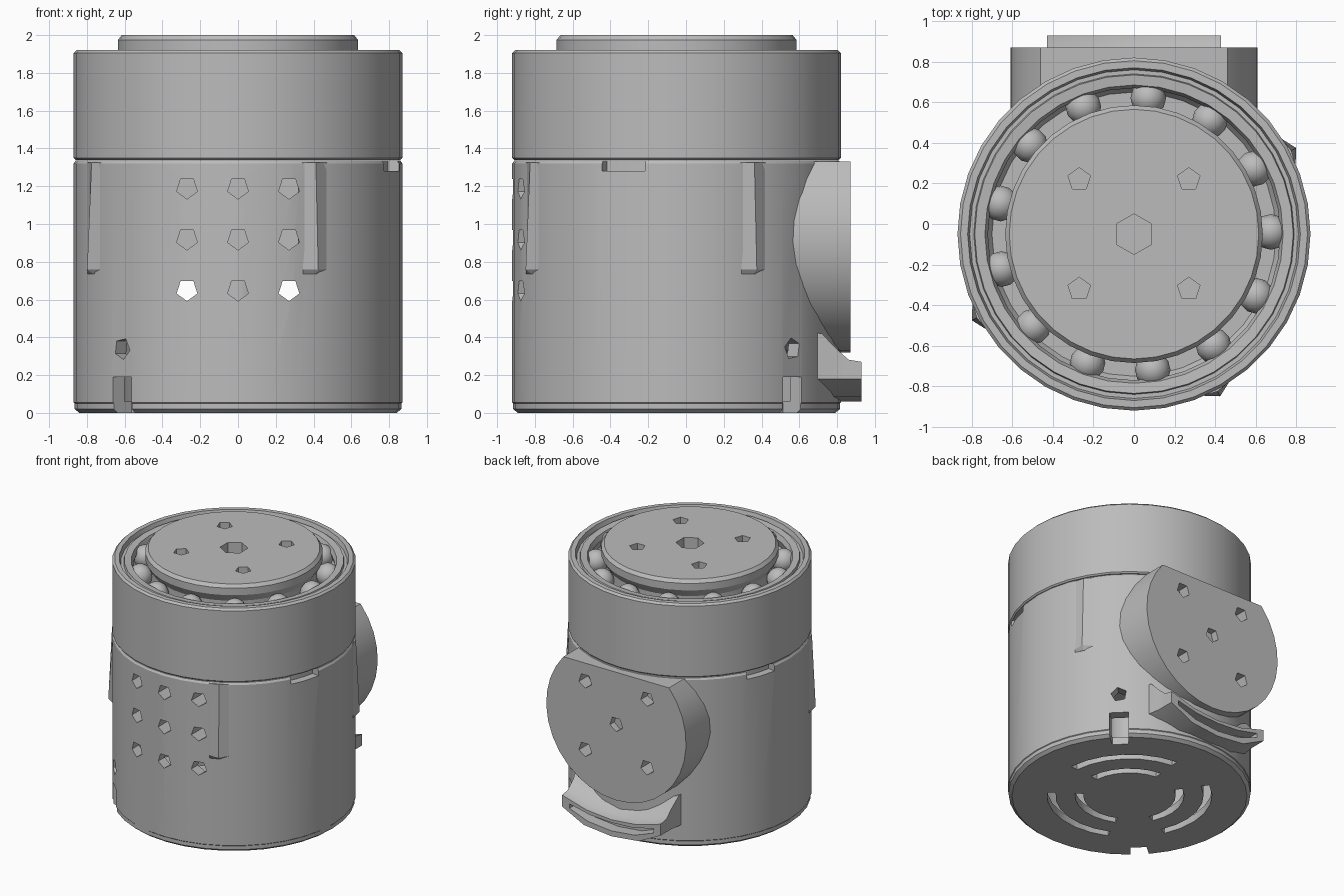
import bpy, bmesh
from math import sin, cos, pi, radians
from mathutils import Vector, Matrix

if "Cube" in bpy.data.objects:
    bpy.data.objects.remove(bpy.data.objects["Cube"], do_unlink=True)

CY = -0.05      # y of the main axis
R = 0.87        # housing radius
FZ = 0.93       # height of the rear flange axis
SEG = 36

grey = bpy.data.materials.new("housing grey")
grey.use_nodes = True
grey.diffuse_color = (0.5, 0.5, 0.5, 1)
grey.node_tree.nodes["Principled BSDF"].inputs["Base Color"].default_value = (0.5, 0.5, 0.5, 1)


def finish(name, bm):
    bmesh.ops.remove_doubles(bm, verts=bm.verts, dist=1e-5)
    bmesh.ops.recalc_face_normals(bm, faces=bm.faces)
    me = bpy.data.meshes.new(name)
    bm.to_mesh(me)
    bm.free()
    ob = bpy.data.objects.new(name, me)
    bpy.context.collection.objects.link(ob)
    me.materials.append(grey)
    return ob


def loft(bm, loops):
    """Skin closed loops of points and cap both ends."""
    rings = [[bm.verts.new(p) for p in loop] for loop in loops]
    n = len(rings[0])
    for a, b in zip(rings, rings[1:]):
        for i in range(n):
            bm.faces.new((a[i], a[(i + 1) % n], b[(i + 1) % n], b[i]))
    bm.faces.new(rings[0])
    bm.faces.new(rings[-1])


def polar(r, deg, z):
    a = radians(deg)
    return Vector((r * cos(a), CY + r * sin(a), z))


def lathe(name, profile, closed=False):
    """Turn an (r, z) profile around the main axis."""
    bm = bmesh.new()
    vs = [bm.verts.new((r, CY, z)) for r, z in profile]
    pairs = list(zip(vs, vs[1:])) + ([(vs[-1], vs[0])] if closed else [])
    edges = [bm.edges.new(p) for p in pairs]
    bmesh.ops.spin(bm, geom=vs + edges, cent=(0, CY, 0), axis=(0, 0, 1),
                   angle=2 * pi, steps=SEG, use_merge=True)
    return finish(name, bm)


def rod(bm, start, end, r, sides=5):
    """Straight round rod between two points."""
    start, end = Vector(start), Vector(end)
    d = end - start
    turn = Vector((0, 0, 1)).rotation_difference(d).to_matrix().to_4x4()
    bmesh.ops.create_cone(bm, cap_ends=True, segments=sides, radius1=r, radius2=r,
                          depth=d.length, matrix=Matrix.Translation((start + end) / 2) @ turn)


def sector(bm, r0, r1, a0, a1, z0, z1, steps=6):
    """Curved block around the main axis."""
    angs = [a0 + (a1 - a0) * i / steps for i in range(steps + 1)]
    loft(bm, [[polar(r1, a, z) for a in angs] + [polar(r0, a, z) for a in reversed(angs)]
              for z in (z0, z1)])


def cut(ob, bm):
    tool = finish("cutter", bm)
    mod = ob.modifiers.new("cut", "BOOLEAN")
    mod.object, mod.solver, mod.use_self = tool, "EXACT", True
    tool.hide_render = True
    bpy.context.view_layer.update()
    done = bpy.data.meshes.new_from_object(ob.evaluated_get(bpy.context.evaluated_depsgraph_get()))
    ob.modifiers.clear()
    ob.data = done
    bpy.data.objects.remove(tool, do_unlink=True)


def smooth(ob, deg=30):
    bpy.ops.object.select_all(action="DESELECT")
    ob.select_set(True)
    bpy.context.view_layer.objects.active = ob
    bpy.ops.object.shade_smooth_by_angle(angle=radians(deg))


GRID = (-0.27, 0, 0.27)

# Lower housing with a shallow chamfer at the foot
body = lathe("lower_housing", [(0, 0), (0.84, 0), (0.865, 0.02), (0.865, 0.05), (R, 0.055),
                               (R, 1.32), (R - 0.01, 1.335), (0, 1.335)])
bm = bmesh.new()
rod(bm, (0, CY, 0.06), (0, CY, 0.72), 0.79, SEG)
cut(body, bm)

# Front grid of holes, the lower outer pair running right through
bm = bmesh.new()
for x in GRID:
    for dz in GRID:
        through = dz < 0 and x != 0
        rod(bm, (x, -1.1, 0.92 + dz), (x, 1.1 if through else -0.72, 0.92 + dz), 0.058)
# Vent slots in the base
for k in range(3):
    mid = 45 + 120 * k
    for r in (0.36, 0.56):
        sector(bm, r - 0.03, r + 0.03, mid - 40, mid + 40, -0.1, 0.1)
# Side ports and cable notches
for a in (45, 225):
    rod(bm, polar(0.7, a, 0.34), polar(1, a, 0.34), 0.058)
    sector(bm, 0.74, 1, a - 4.5, a + 4.5, -0.1, 0.19, 2)
# Latch recesses under the upper ring
for a in (-19, 161):
    sector(bm, 0.81, 1, a - 8, a + 8, 1.28, 1.4, 3)
cut(body, bm)
smooth(body)

# Central post inside the housing
bm = bmesh.new()
rod(bm, (0, CY, 0.05), (0, CY, 0.75), 0.14, 16)
smooth(finish("central_post", bm))

# Four wedge clips swelling toward their lower ledge
for k in range(4):
    a = 28 + 90 * k
    bm = bmesh.new()
    loops = []
    for z, out in ((0.735, 0.0), (0.76, 0.035), (1.325, 0.008)):
        loops.append([polar(R - 0.06, a - 5, z), polar(R - 0.005, a - 5, z),
                      polar(R + out, a, z), polar(R - 0.005, a + 5, z),
                      polar(R - 0.06, a + 5, z)])
    loft(bm, loops)
    finish(f"wedge_clip_{k + 1}", bm)

# Rear mounting flange, trimmed flat at the top
bm = bmesh.new()
arc = [radians(41 - 262 * i / 24) for i in range(25)]
loft(bm, [[(0.61 * cos(t), y, FZ + 0.61 * sin(t)) for t in arc] for y in (0.5, 0.87)])
flange = finish("rear_flange", bm)
bm = bmesh.new()
for x, dz in [(0, 0)] + [(x, z) for x in (-0.27, 0.27) for z in (-0.27, 0.27)]:
    depth = 0.3 if dz < 0 else 0.74
    rod(bm, (x, depth, 0.92 + dz), (x, 1, 0.92 + dz), 0.058)
cut(flange, bm)
smooth(flange)

# Curved connector shroud below the flange
half = [(0.43, 0.27, 0.42), (0.22, 0.21, 0.34), (0, 0.19, 0.32)]      # x, face z, root z
low = [(0, 0.06), (0.24, 0.085), (0.43, 0.18)]


def shroud(y, t, grow=0.0):
    top = [(x + grow * x, y, zf + (zr - zf) * t) for x, zf, zr in half]
    bot = [(x + grow * x, y, z) for x, z in low]
    mirror = [(-x, yy, z) for x, yy, z in top[-2::-1]]
    mirror_low = [(-x, yy, z) for x, yy, z in bot[:0:-1]]
    return top + mirror + mirror_low + bot


bm = bmesh.new()
loft(bm, [shroud(0.6, 1.1, 0.05), shroud(0.72, 1, 0.03), shroud(0.79, 0.5),
          shroud(0.86, 0.08), shroud(0.93, 0)])
port = finish("connector_shroud", bm)
bm = bmesh.new()
slot = [(x * 0.85, 0.5 * (z - 0.165) + 0.165) for x, z in
        ((0.43, 0.27), (0.22, 0.19), (0, 0.17), (-0.22, 0.19), (-0.43, 0.27),
         (-0.43, 0.2), (-0.24, 0.08), (0, 0.04), (0.24, 0.08), (0.43, 0.2))]
loft(bm, [[(x, y, z) for x, z in slot] for y in (0.84, 1)])
cut(port, bm)
smooth(port)

# Upper ring with stepped rim and ball track
ring = lathe("upper_ring", [(0.5, 1.34), (R - 0.01, 1.34), (R, 1.35), (R, 1.905), (R - 0.015, 1.92),
                            (0.82, 1.92), (0.81, 1.885), (0.79, 1.885), (0.785, 1.905),
                            (0.735, 1.9), (0.72, 1.86), (0.74, 1.8), (0.7, 1.74), (0.5, 1.74)], True)
smooth(ring)

# Bearing balls
for k in range(13):
    bm = bmesh.new()
    bmesh.ops.create_uvsphere(bm, u_segments=12, v_segments=8, radius=0.088,
                              matrix=Matrix.Translation(polar(0.675, 84 + 360 * k / 13, 1.82)))
    smooth(finish(f"bearing_ball_{k + 1}", bm), 60)

# Rotating hub plate with its bolt holes
hub = lathe("hub_plate", [(0, 1.4), (0.6, 1.4), (0.6, 1.86), (0.635, 1.92), (0.635, 1.975),
                          (0.615, 2.0), (0, 2.0)])
bm = bmesh.new()
rod(bm, (0, CY, 1.75), (0, CY, 2.1), 0.1, 6)
for x in (-0.27, 0.27):
    for y in (-0.27, 0.27):
        rod(bm, (x, CY + y, 1.85), (x, CY + y, 2.1), 0.058)
cut(hub, bm)
smooth(hub)
